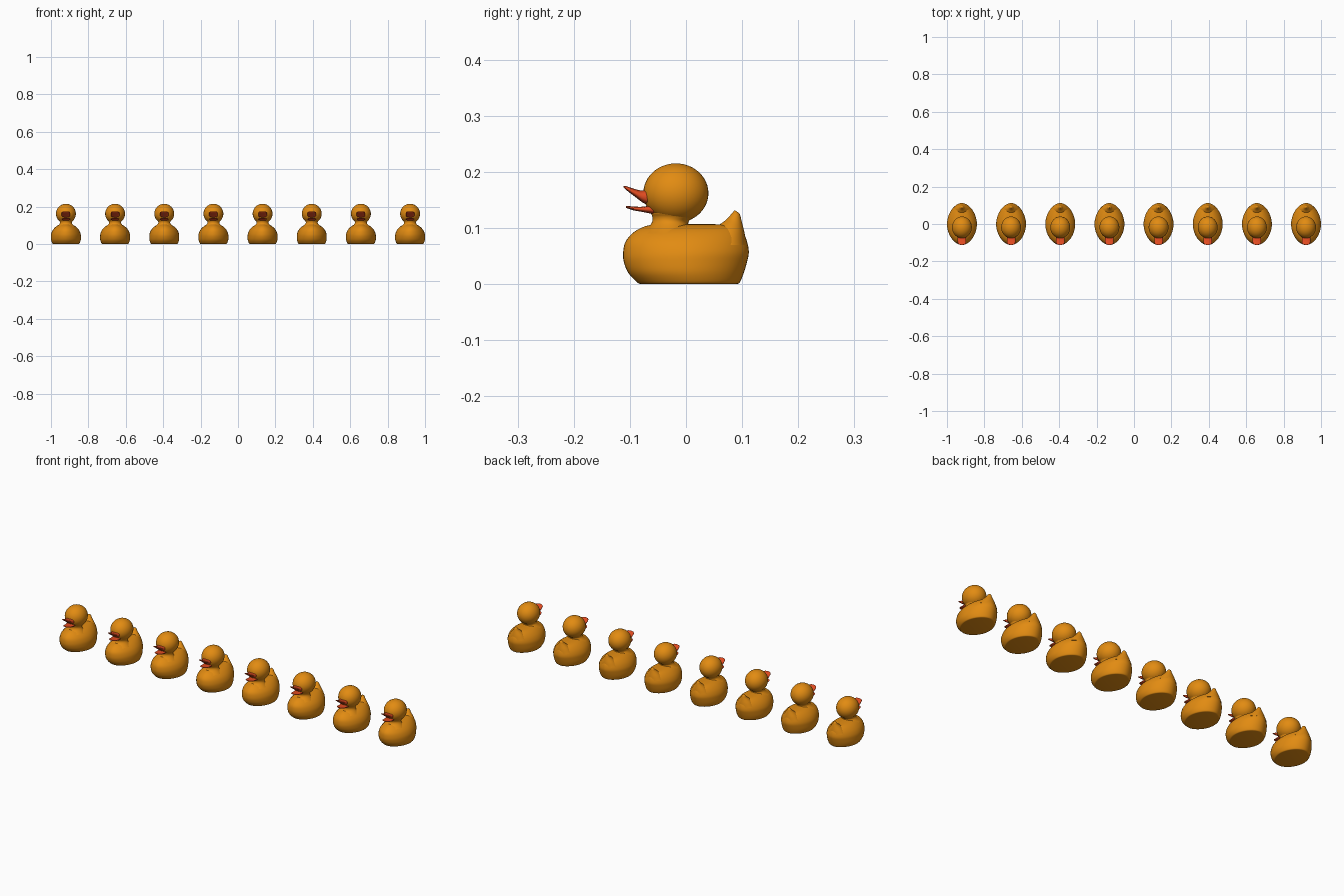
import bpy, bmesh, math
from mathutils import Vector

if "Cube" in bpy.data.objects:
    bpy.data.objects.remove(bpy.data.objects["Cube"])


def material(name, rgb):
    m = bpy.data.materials.new(name)
    m.diffuse_color = (*rgb, 1)
    m.use_nodes = True
    m.node_tree.nodes["Principled BSDF"].inputs["Base Color"].default_value = m.diffuse_color
    return m


AMBER = material("amber", (0.76, 0.26, 0.006))
RED = material("orange red", (0.75, 0.07, 0.015))


def smooth_rows(rows, steps=4):
    """Catmull-Rom interpolation of section rows."""
    r = [Vector(a) for a in rows]
    out = []
    for i in range(len(r) - 1):
        p0, p1, p2, p3 = r[max(i - 1, 0)], r[i], r[i + 1], r[min(i + 2, len(r) - 1)]
        for k in range(steps):
            t = k / steps
            out.append(0.5 * (2 * p1 + (p2 - p0) * t + (2 * p0 - 5 * p1 + 4 * p2 - p3) * t * t
                              + (3 * p1 - p0 - 3 * p2 + p3) * t ** 3))
    return out + [r[-1]]


def loft(bm, rows, axis="z", power=1.0, n=40, mat=0):
    """Oval sections: (position along axis, low, high, half width in x)."""
    rings = []
    for pos, lo, hi, hw in smooth_rows(rows):
        ring = []
        for i in range(n):
            a = 2 * math.pi * i / n
            c, s = math.cos(a), math.sin(a)
            x = max(hw, 0.0003) * math.copysign(abs(c) ** power, c)
            v = (lo + hi) / 2 + (hi - lo) / 2 * math.copysign(abs(s) ** power, s)
            ring.append(bm.verts.new((x, v, pos) if axis == "z" else (x, pos, v)))
        rings.append(ring)
    faces = [bm.faces.new(rings[0]), bm.faces.new(rings[-1])]
    for a, b in zip(rings, rings[1:]):
        for i in range(n):
            j = (i + 1) % n
            faces.append(bm.faces.new((a[i], a[j], b[j], b[i])))
    for f in faces:
        f.material_index = mat
    bmesh.ops.recalc_face_normals(bm, faces=faces)


bm = bmesh.new()
# body with flat base
loft(bm, [(0, -0.080, 0.090, 0.066), (0.003, -0.087, 0.096, 0.072), (0.02, -0.103, 0.103, 0.079),
          (0.04, -0.111, 0.109, 0.080), (0.057, -0.112, 0.112, 0.078), (0.075, -0.108, 0.109, 0.070),
          (0.09, -0.096, 0.103, 0.057), (0.1, -0.080, 0.095, 0.042), (0.105, -0.064, 0.082, 0.026),
          (0.107, -0.035, 0.04, 0.004)], power=1.06, n=48)
# upturned tail
loft(bm, [(0.07, 0.03, 0.108, 0.05), (0.09, 0.045, 0.1045, 0.036), (0.105, 0.059, 0.101, 0.023),
          (0.115, 0.072, 0.0985, 0.014), (0.125, 0.081, 0.0955, 0.008), (0.131, 0.086, 0.088, 0.001)])
# neck
loft(bm, [(0.09, -0.085, 0.02, 0.052), (0.103, -0.066, 0.006, 0.038), (0.112, -0.060, 0.005, 0.032),
          (0.12, -0.060, 0.016, 0.033), (0.13, -0.062, 0.024, 0.038), (0.15, -0.05, 0.01, 0.03)])
# head
head = bmesh.ops.create_uvsphere(bm, u_segments=40, v_segments=24, radius=1)["verts"]
for v in head:
    v.co = Vector((v.co.x * 0.053, v.co.y * 0.058 - 0.018, v.co.z * 0.053 + 0.162))
# open beak, upper and lower halves
loft(bm, [(-0.055, 0.138, 0.176, 0.024), (-0.075, 0.144, 0.167, 0.023), (-0.09, 0.155, 0.169, 0.023),
          (-0.102, 0.164, 0.173, 0.022), (-0.108, 0.169, 0.175, 0.017), (-0.111, 0.172, 0.175, 0.008)],
     axis="y", power=0.8, n=24, mat=1)
loft(bm, [(-0.055, 0.124, 0.142, 0.022), (-0.075, 0.128, 0.138, 0.021), (-0.092, 0.131, 0.138, 0.020),
          (-0.102, 0.134, 0.139, 0.016), (-0.107, 0.136, 0.139, 0.007)],
     axis="y", power=0.8, n=24, mat=1)

mesh = bpy.data.meshes.new("duck")
bm.to_mesh(mesh)
bm.free()
mesh.materials.append(AMBER)
mesh.materials.append(RED)
mesh.shade_smooth()
mesh.set_sharp_from_angle(angle=math.radians(50))

# row of eight
for i in range(8):
    duck = bpy.data.objects.new(f"bath_duck_{i + 1}", mesh)
    duck.location.x = (i - 3.5) * 1.84 / 7
    bpy.context.collection.objects.link(duck)
